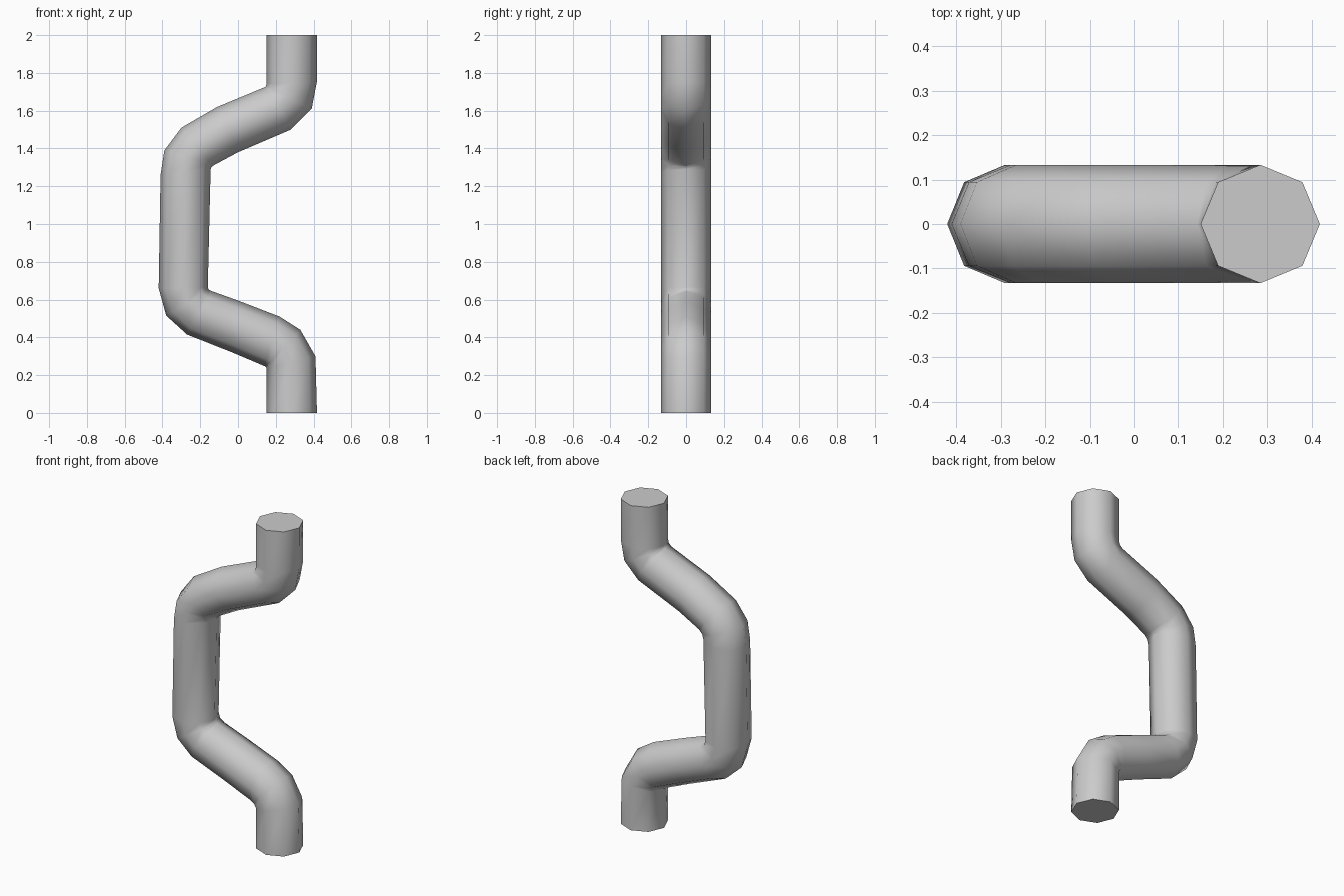
import bpy, bmesh, math
from mathutils import Vector

if "Cube" in bpy.data.objects:
    bpy.data.objects.remove(bpy.data.objects["Cube"], do_unlink=True)

SIDES = 8
RADIUS = 0.133

grey = bpy.data.materials.new("light grey")
grey.use_nodes = True
colour = (0.6, 0.6, 0.6, 1)
grey.diffuse_color = colour
grey.node_tree.nodes["Principled BSDF"].inputs["Base Color"].default_value = colour

# Each cross-section of the bent tube: (x, z) on its left edge, (x, z) on its right edge
sections = [
    ((0.15, 0), (0.418, 0)),
    ((0.15, 0.24), (0.41, 0.30)),
    ((0.148, 0.243), (0.33, 0.44)),
    ((0.14, 0.248), (0.22, 0.51)),
    ((-0.03, 0.32), (0, 0.595)),
    ((-0.27, 0.415), (-0.14, 0.645)),
    ((-0.38, 0.515), (-0.155, 0.652)),
    ((-0.42, 0.66), (-0.16, 0.665)),
    ((-0.41, 1.26), (-0.145, 1.29)),
    ((-0.39, 1.39), (-0.14, 1.302)),
    ((-0.30, 1.51), (-0.13, 1.31)),
    ((-0.11, 1.62), (0, 1.38)),
    ((0.143, 1.725), (0.28, 1.50)),
    ((0.149, 1.73), (0.39, 1.61)),
    ((0.15, 1.74), (0.417, 1.75)),
    ((0.15, 2), (0.418, 2)),
]

# Loft an octagonal tube through the cross-sections
bm = bmesh.new()
rings = []
for (lx, lz), (rx, rz) in sections:
    left, right = Vector((lx, 0, lz)), Vector((rx, 0, rz))
    centre, half = (left + right) / 2, (right - left) / 2
    ring = []
    for i in range(SIDES):
        a = math.tau * i / SIDES
        ring.append(bm.verts.new(centre + half * math.cos(a) + Vector((0, RADIUS * math.sin(a), 0))))
    rings.append(ring)
for low, high in zip(rings, rings[1:]):
    for i in range(SIDES):
        j = (i + 1) % SIDES
        bm.faces.new((low[i], low[j], high[j], high[i])).smooth = True

# Flat end caps with crisp rims
for ring in (rings[0][::-1], rings[-1]):
    cap = bm.faces.new(ring)
    for edge in cap.edges:
        edge.smooth = False
bmesh.ops.recalc_face_normals(bm, faces=bm.faces)

mesh = bpy.data.meshes.new("bent_pipe")
bm.to_mesh(mesh)
bm.free()
mesh.materials.append(grey)
pipe = bpy.data.objects.new("bent_pipe", mesh)
bpy.context.collection.objects.link(pipe)
